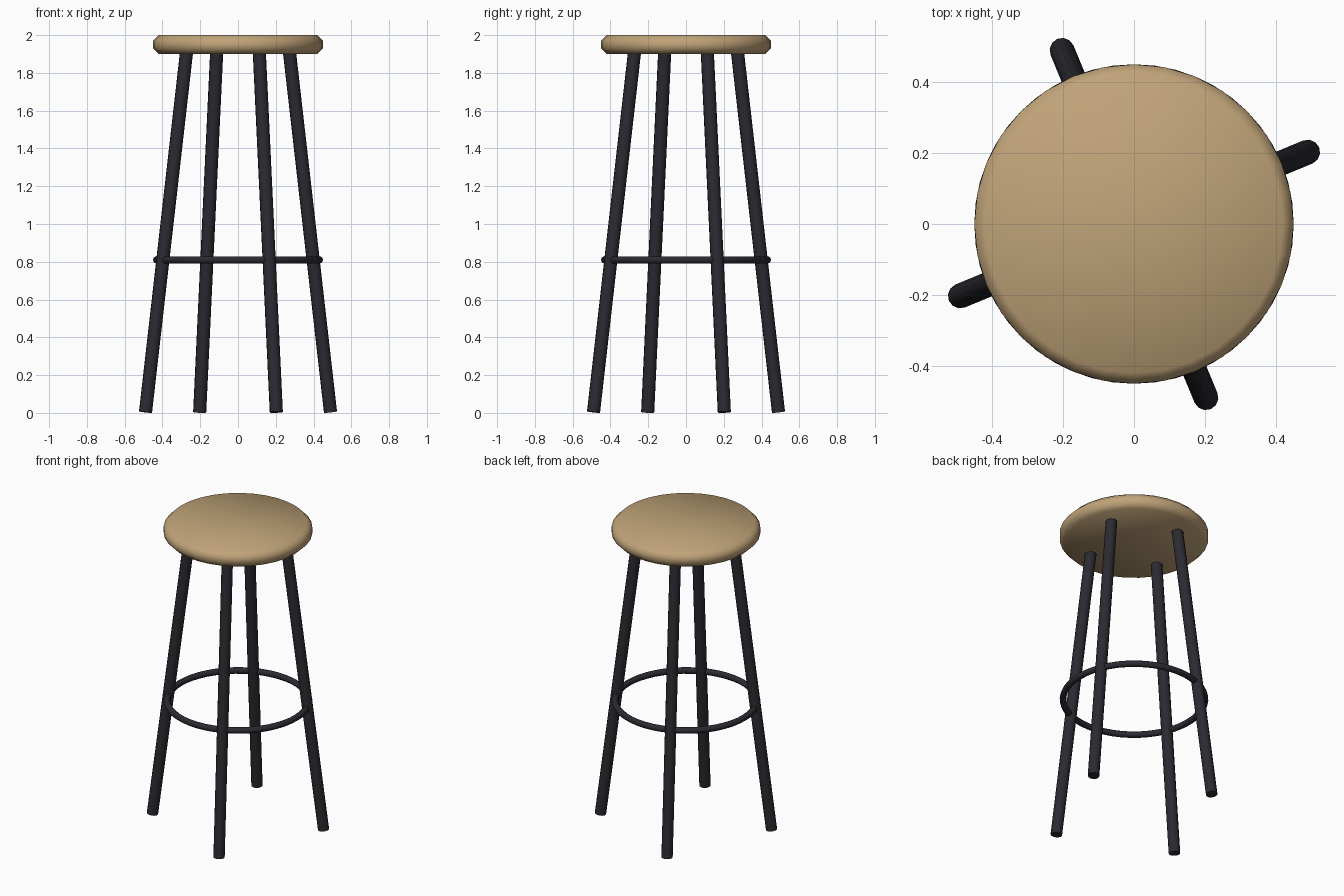
import bpy, bmesh, math
from mathutils import Vector

cube = bpy.data.objects.get("Cube")
if cube:
    bpy.data.objects.remove(cube, do_unlink=True)


def make_material(name, color):
    mat = bpy.data.materials.new(name)
    mat.use_nodes = True
    mat.diffuse_color = (*color, 1)
    mat.node_tree.nodes["Principled BSDF"].inputs["Base Color"].default_value = (*color, 1)
    return mat


wood = make_material("light_wood", (0.53, 0.37, 0.19))
metal = make_material("dark_metal", (0.024, 0.023, 0.031))


def lathe(name, profile, steps, mat):
    """Spin a (radius, height) profile around the z axis."""
    bm = bmesh.new()
    verts = [bm.verts.new((r, 0, z)) for r, z in profile]
    edges = [bm.edges.new(pair) for pair in zip(verts, verts[1:])]
    bmesh.ops.spin(bm, geom=verts + edges, axis=(0, 0, 1), cent=(0, 0, 0),
                   angle=math.tau, steps=steps, use_duplicate=False)
    bmesh.ops.remove_doubles(bm, verts=bm.verts, dist=1e-4)
    bmesh.ops.recalc_face_normals(bm, faces=bm.faces)
    mesh = bpy.data.meshes.new(name)
    bm.to_mesh(mesh)
    bm.free()
    mesh.materials.append(mat)
    mesh.shade_smooth()
    obj = bpy.data.objects.new(name, mesh)
    bpy.context.collection.objects.link(obj)
    return obj


# Round seat with a softened rim
lathe("seat", [(0, 1.9), (0.42, 1.9), (0.45, 1.93), (0.45, 1.97), (0.42, 2), (0, 2)], 32, wood)

# Four splayed legs
LEG_RADIUS = 0.035
for i, side in enumerate(("left", "back", "right", "front")):
    angle = math.radians(22.5 + 90 * i)
    outward = Vector((math.cos(angle), math.sin(angle), 0))
    foot = outward * 0.53 + Vector((0, 0, 0.004))
    top = outward * 0.295 + Vector((0, 0, 1.91))
    axis = top - foot
    bpy.ops.mesh.primitive_cylinder_add(vertices=12, radius=LEG_RADIUS, depth=axis.length,
                                        location=(foot + top) / 2,
                                        rotation=axis.to_track_quat("Z", "Y").to_euler())
    leg = bpy.context.object
    leg.name = side + "_leg"
    leg.data.materials.append(metal)
    bpy.ops.object.shade_smooth_by_angle(angle=math.radians(40))

# Footrest ring joining the legs
bpy.ops.mesh.primitive_torus_add(location=(0, 0, 0.81), major_radius=0.43, minor_radius=0.02,
                                 major_segments=48, minor_segments=10)
ring = bpy.context.object
ring.name = "footrest_ring"
ring.data.materials.append(metal)
bpy.ops.object.shade_smooth()
